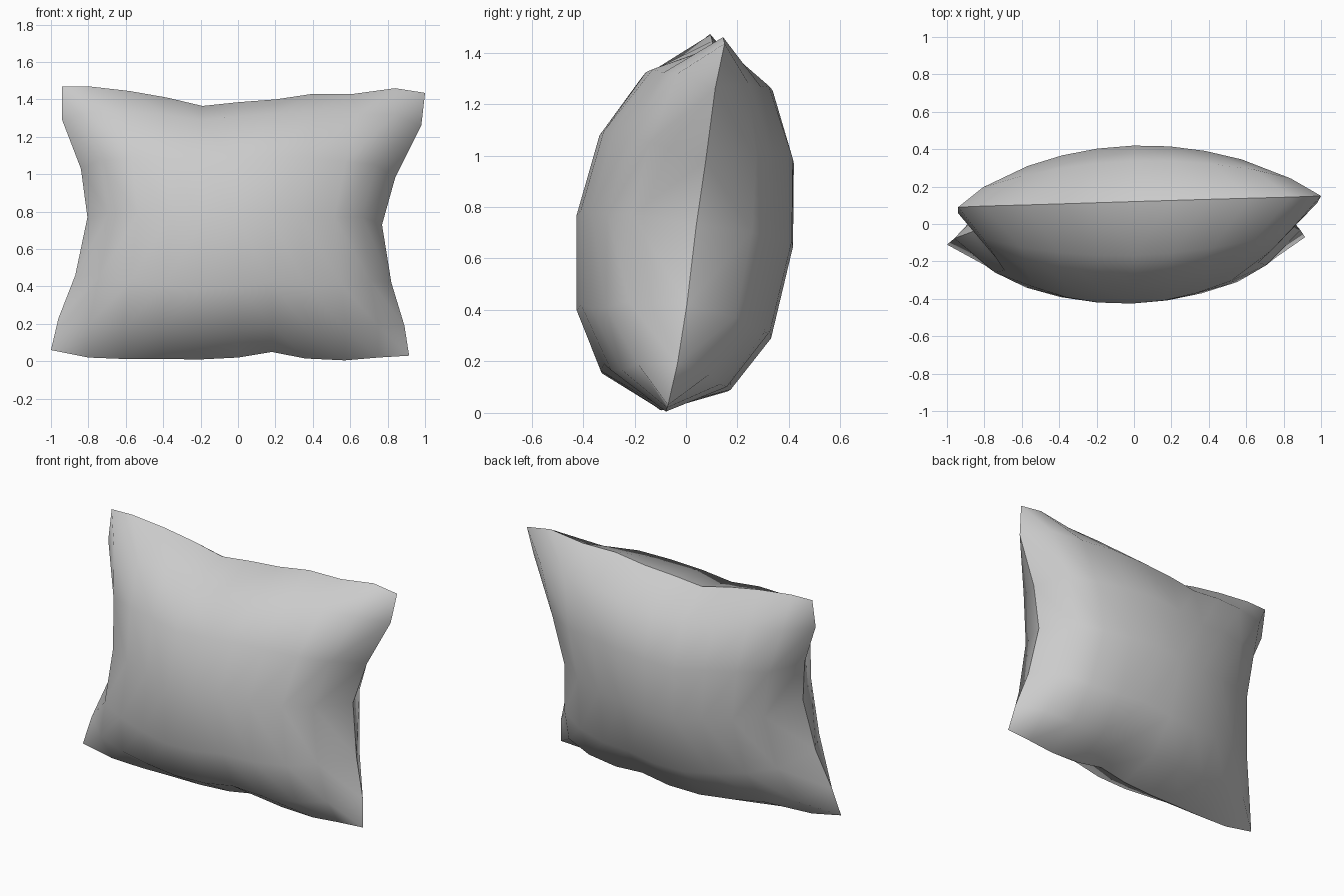
import bpy, bmesh, math
from mathutils import Vector

if "Cube" in bpy.data.objects:
    bpy.data.objects.remove(bpy.data.objects["Cube"])

# Seam outline read as (x, z), left-to-right and bottom-to-top
TOP = [(-.94, 1.47), (-.8, 1.47), (-.58, 1.445), (-.38, 1.41), (-.19, 1.365), (0, 1.385),
       (.2, 1.4), (.4, 1.43), (.62, 1.43), (.84, 1.46), (1.0, 1.435)]
BOTTOM = [(-1, .06), (-.8, .02), (-.6, .012), (-.4, .012), (-.2, .01), (0, .02),
          (.18, .05), (.36, .015), (.57, .005), (.75, .02), (.915, .03)]
LEFT = [(-1, .06), (-.96, .23), (-.87, .46), (-.805, .77), (-.84, 1.03), (-.94, 1.29), (-.94, 1.47)]
RIGHT = [(.915, .03), (.89, .19), (.82, .42), (.77, .73), (.84, .98), (.98, 1.26), (1.0, 1.435)]
CORNER_Y = (-.11, -.07, .09, .15)          # bottom left, bottom right, top left, top right
NU, NV = 10, 6
LEAN = math.radians(8.2)
NORMAL = Vector((0, math.cos(LEAN), -math.sin(LEAN)))


def along(points, t):
    f = t * (len(points) - 1)
    i = min(int(f), len(points) - 2)
    return Vector(points[i]).lerp(Vector(points[i + 1]), f - i)


def bilinear(a, b, c, d, u, v):
    return (a * (1 - u) + b * u) * (1 - v) + (c * (1 - u) + d * u) * v


def seam_surface(u, v):
    # Patch stretched between the four seam edges
    p = along(BOTTOM, u) * (1 - v) + along(TOP, u) * v
    p += along(LEFT, v) * (1 - u) + along(RIGHT, v) * u
    p -= bilinear(*(Vector(q) for q in (BOTTOM[0], BOTTOM[-1], TOP[0], TOP[-1])), u, v)
    return Vector((p.x, bilinear(*CORNER_Y, u, v), p.y))


def push(s, other, k):
    # Stuffing pushes the inner cloth outward toward the seam
    return s + k * s * (1 - s * s) * (1 - other ** 2)


bm = bmesh.new()
seam = {}


def panel(depth, flip):
    grid = {}
    for i in range(NU + 1):
        for j in range(NV + 1):
            a, b = 2 * i / NU - 1, 2 * j / NV - 1
            if i in (0, NU) or j in (0, NV):
                if (i, j) not in seam:
                    seam[i, j] = bm.verts.new(seam_surface(i / NU, j / NV))
                grid[i, j] = seam[i, j]
                continue
            s, t = push(a, b, .12), push(b, a, .3)
            h = depth * (1 - s * s) ** .5 * (1 - t * t) ** .55 * (1 - .5 * s * s * t * t)
            grid[i, j] = bm.verts.new(seam_surface((s + 1) / 2, (t + 1) / 2) + NORMAL * h)
    for i in range(NU):
        for j in range(NV):
            q = [grid[i, j], grid[i + 1, j], grid[i + 1, j + 1], grid[i, j + 1]]
            # Split each quad along the diagonal that runs into its corner
            if (i < NU / 2) != (j < NV / 2):
                q = q[1:] + q[:1]
            for tri in ((q[0], q[1], q[2]), (q[0], q[2], q[3])):
                bm.faces.new(tri[::-1] if flip else tri)


# Front and back cloth panels sharing one seam
panel(-.445, False)
panel(.405, True)

# Smooth cloth with a crisp seam
rim = set(seam.values())
for f in bm.faces:
    f.smooth = True
for e in bm.edges:
    e.smooth = not (e.verts[0] in rim and e.verts[1] in rim)

mesh = bpy.data.meshes.new("pillow")
bm.to_mesh(mesh)
bm.free()
pillow = bpy.data.objects.new("pillow", mesh)
bpy.context.collection.objects.link(pillow)
